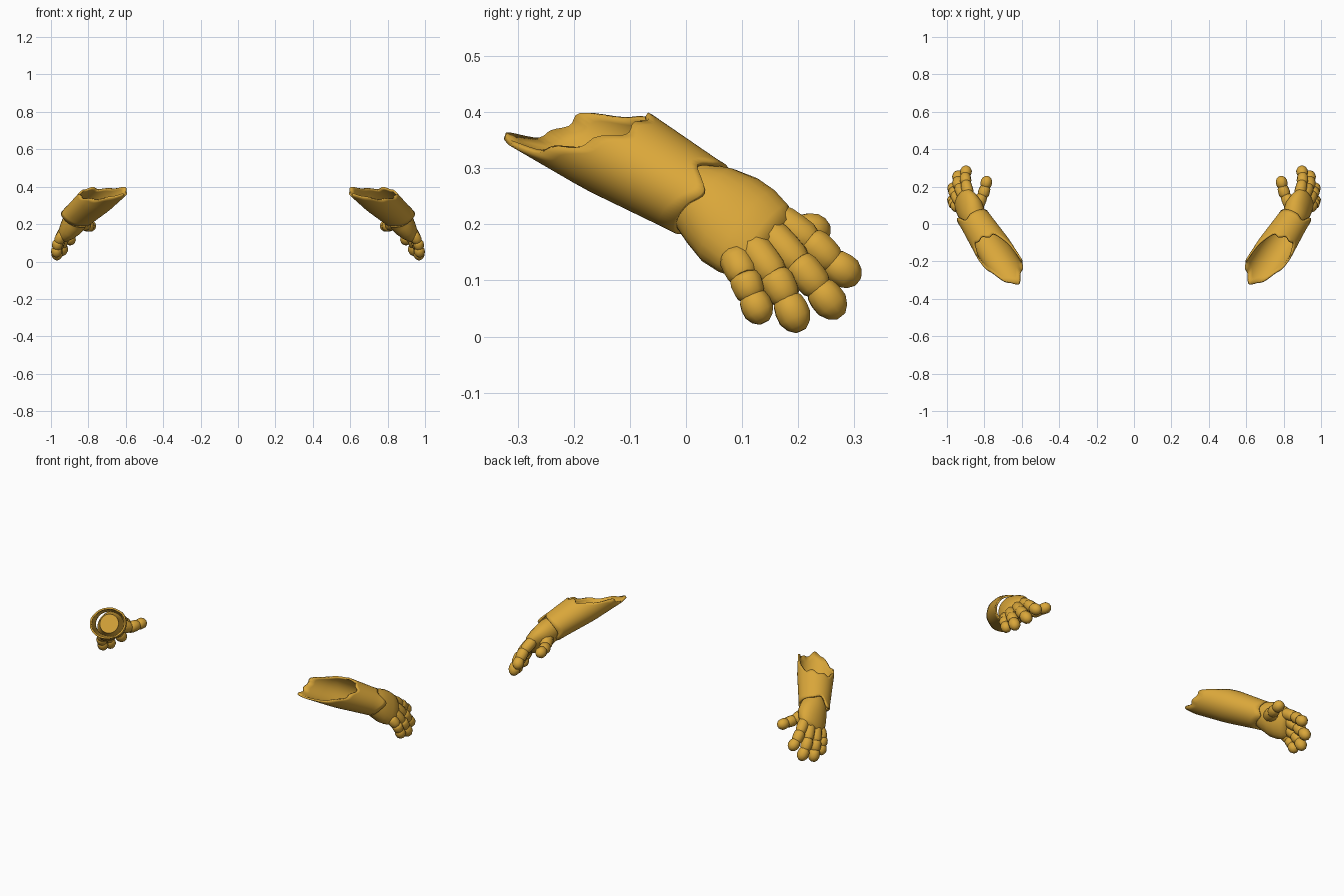
import bpy, bmesh, math
from mathutils import Vector as V

if "Cube" in bpy.data.objects:
    bpy.data.objects.remove(bpy.data.objects["Cube"])

gold = bpy.data.materials.new("gold")
gold.diffuse_color = (0.70, 0.385, 0.042, 1)
gold.use_nodes = True
gold.node_tree.nodes["Principled BSDF"].inputs["Base Color"].default_value = gold.diffuse_color

# Forearm frame: wrist centre, direction to the hand, up and outward
C = V((0.85, 0.018, 0.25))
D = V((0.488, 0.756, -0.439)).normalized()
S = V((0.84, -0.543, 0)).normalized()
U = S.cross(D).normalized()
if U.z < 0:
    U = -U


def finish(name, bm, angle=50, solid=0):
    bmesh.ops.recalc_face_normals(bm, faces=bm.faces)
    me = bpy.data.meshes.new(name)
    bm.to_mesh(me)
    bm.free()
    me.materials.append(gold)
    ob = bpy.data.objects.new(name, me)
    bpy.context.collection.objects.link(ob)
    if solid:
        m = ob.modifiers.new("thickness", 'SOLIDIFY')
        m.thickness = solid
        m.offset = 0
    m = ob.modifiers.new("both_arms", 'MIRROR')
    m.use_mirror_merge = False
    bpy.context.view_layer.objects.active = ob
    ob.select_set(True)
    bpy.ops.object.shade_smooth_by_angle(angle=math.radians(angle))
    ob.select_set(False)
    return ob


def skin(bm, rings, caps=True):
    vs = [[bm.verts.new(p) for p in r] for r in rings]
    n = len(vs[0])
    for a, b in zip(vs, vs[1:]):
        for i in range(n):
            j = (i + 1) % n
            bm.faces.new((a[i], a[j], b[j], b[i]))
    if caps:
        bm.faces.new(vs[0])
        bm.faces.new(vs[-1])


def spline(vals, f):
    # smooth periodic interpolation; f in 0..1
    n = len(vals)
    i = int(f * n)
    t = f * n - i
    a, b, c, d = (vals[(i + k) % n] for k in (-1, 0, 1, 2))
    return b + 0.5 * t * (c - a + t * (2*a - 5*b + 4*c - d + t * (3*(b - c) + d - a)))


def ellipse(c, a, b, ra, rb, n):
    return [c + a * ra * math.cos(2*math.pi*k/n) + b * rb * math.sin(2*math.pi*k/n)
            for k in range(n)]


# Sleeve: slanted wavy opening at the elbow, notched edge at the wrist
elbow_rim = [-.155, -.145, -.21, -.31, -.41, -.365, -.33, -.19]
wrist_rim = [.012, .002, .052, .035, .02, .01, 0, .01, .03, .01, .01, .012]
N, M = 64, 10
rings = []
for j in range(M + 1):
    ring = []
    for i in range(N):
        f = i / N
        t0 = spline(wrist_rim, f)
        t1 = spline(elbow_rim, f) + 0.008 * math.sin(9 * 2 * math.pi * f)
        t = t0 + (t1 - t0) * j / M
        g = min(1, max(0, -t / 0.2))
        a = 2 * math.pi * f
        ring.append(C + D * t + U * math.cos(a) * (.070 + .013 * g)
                    + S * math.sin(a) * (.079 + .015 * g))
    rings.append(ring)
bm = bmesh.new()
skin(bm, rings, caps=False)
finish("forearm_sleeve", bm, 45, 0.01)

# Hand frame: length, across the knuckles, back of the hand
W = V((-.35, .58, .74)).normalized()
L = V((.41, .72, -.56)).normalized()
B = L.cross(W).normalized()

# Palm: rings from inside the sleeve to the knuckles
stations = [(C - D * .06, .052, .05), (C - D * .01, .062, .058),
            (V((.862, .045, .232)), .080, .066), (V((.877, .078, .208)), .092, .064),
            (V((.895, .108, .188)), .092, .056), (V((.912, .135, .170)), .084, .044),
            (V((.921, .150, .160)), .068, .030)]
bm = bmesh.new()
skin(bm, [ellipse(c, W, B, a, b, 24) for c, a, b in stations])
finish("palm", bm, 60)


# One finger segment: a rounded barrel, narrow at each crease
def segment(bm, p, q, r0, r1, tip):
    d = (q - p).normalized()
    a = (W - d * W.dot(d)).normalized()
    b = d.cross(a)
    prof = [(0, .72), (.1, .92), (.3, 1.04), (.6, 1.03), (.85, .98), (1, .80)]
    if tip:
        prof = [(0, .74), (.12, .96), (.35, 1.08), (.62, 1.08), (.85, .8), (1, .36)]
    skin(bm, [ellipse(p.lerp(q, t), a, b, (r0 + (r1 - r0) * t) * k,
                      (r0 + (r1 - r0) * t) * k, 10) for t, k in prof])


def finger(name, pts, radii):
    pts = [V(p) for p in pts]
    bm = bmesh.new()
    for i in range(len(pts) - 1):
        d = (pts[i + 1] - pts[i]).normalized()
        segment(bm, pts[i] - d * .006, pts[i + 1], radii[i], radii[i + 1],
                i == len(pts) - 2)
    finish(name, bm, 42)


finger("index_finger", [(.885, .160, .212), (.900, .222, .170), (.902, .262, .132), (.893, .306, .098)],
       [.030, .030, .029, .028])
finger("middle_finger", [(.910, .145, .188), (.936, .200, .130), (.942, .238, .085), (.938, .276, .036)],
       [.031, .031, .030, .028])
finger("ring_finger", [(.930, .115, .165), (.957, .158, .108), (.966, .180, .065), (.969, .205, .010)],
       [.030, .031, .029, .028])
finger("little_finger", [(.938, .085, .145), (.962, .104, .105), (.969, .118, .070), (.972, .140, .025)],
       [.028, .029, .027, .026])
finger("thumb", [(.850, .085, .215), (.808, .152, .190), (.793, .202, .190), (.783, .256, .190)],
       [.042, .031, .029, .027])
